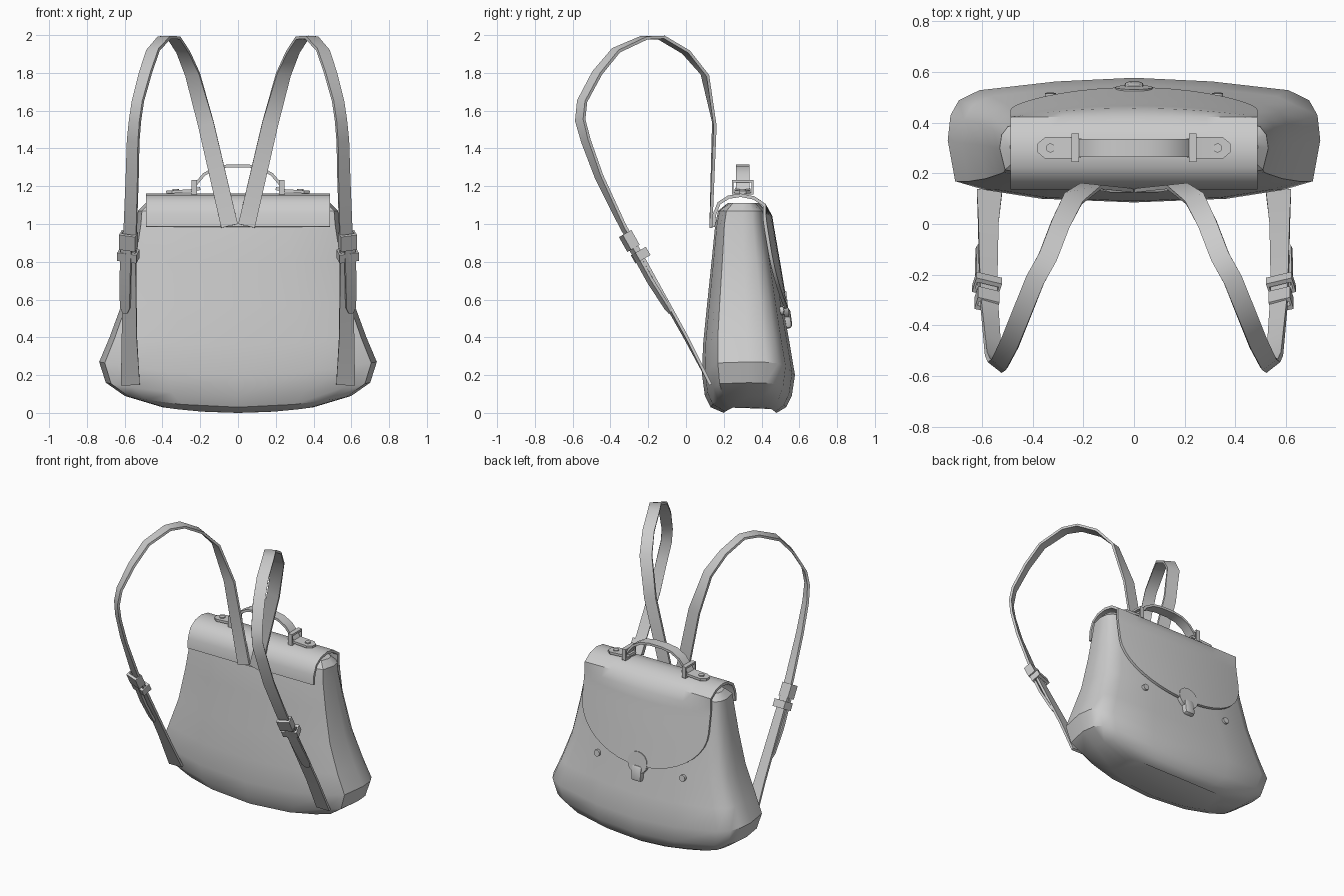
import bpy, bmesh
from math import radians, sin, cos, sqrt
from mathutils import Vector

cube = bpy.data.objects.get("Cube")
if cube:
    bpy.data.objects.remove(cube, do_unlink=True)

grey = bpy.data.materials.new("plain_grey")
grey.use_nodes = True
grey.diffuse_color = (0.6, 0.6, 0.6, 1)
grey.node_tree.nodes["Principled BSDF"].inputs["Base Color"].default_value = (0.6, 0.6, 0.6, 1)


def finish(obj, angle=35):
    """Give the part its material and shading."""
    obj.data.materials.clear()
    obj.data.materials.append(grey)
    bpy.ops.object.select_all(action='DESELECT')
    obj.select_set(True)
    bpy.context.view_layer.objects.active = obj
    for mod in list(obj.modifiers):
        bpy.ops.object.modifier_apply(modifier=mod.name)
    bpy.ops.object.shade_smooth_by_angle(angle=radians(angle))
    return obj


def skin(name, rows, closed_rows=False, closed_cols=False, caps=False, thickness=0):
    """Join rows of points with quads, optionally capping or thickening."""
    bm = bmesh.new()
    grid = [[bm.verts.new(p) for p in row] for row in rows]
    nr, nc = len(grid), len(grid[0])
    for i in range(nr if closed_rows else nr - 1):
        for j in range(nc if closed_cols else nc - 1):
            a, b = grid[i], grid[(i + 1) % nr]
            k = (j + 1) % nc
            bm.faces.new((a[j], a[k], b[k], b[j]))
    if caps:
        bm.faces.new(grid[0])
        bm.faces.new(grid[-1])
    bmesh.ops.recalc_face_normals(bm, faces=bm.faces)
    mesh = bpy.data.meshes.new(name)
    bm.to_mesh(mesh)
    bm.free()
    obj = bpy.data.objects.new(name, mesh)
    bpy.context.collection.objects.link(obj)
    if thickness:
        mod = obj.modifiers.new("thickness", 'SOLIDIFY')
        mod.thickness, mod.offset = thickness, 0
    return finish(obj)


def ribbon(name, stations, thick=0.016, closed=False):
    """Flat band through stations of (point, width direction, width)."""
    pts = [Vector(s[0]) for s in stations]
    n, rows = len(pts), []
    for i, (_, across, width) in enumerate(stations):
        before = pts[i - 1] if closed or i else pts[0]
        after = pts[(i + 1) % n] if closed else pts[min(i + 1, n - 1)]
        along = (after - before).normalized()
        side = Vector(across)
        side = (side - along * side.dot(along)).normalized()
        up = along.cross(side) * thick / 2
        side = side * width / 2
        rows.append([pts[i] + side + up, pts[i] - side + up,
                     pts[i] - side - up, pts[i] + side - up])
    return skin(name, rows, closed, True, not closed)


def frame(name, centre, a, b, depth, thick=0.02):
    """Rectangular loop spanned by half-axes a and b."""
    axis = a.cross(b)
    corners = [centre + a * i + b * j for i, j in ((1, 1), (-1, 1), (-1, -1), (1, -1))]
    return ribbon(name, [(c, axis, depth) for c in corners], thick, True)


def stud(name, at, radius, depth, axis, sides=12):
    bpy.ops.mesh.primitive_cylinder_add(vertices=sides, radius=radius, depth=depth, location=at)
    obj = bpy.context.object
    obj.name = name
    obj.rotation_euler = Vector(axis).to_track_quat('Z', 'Y').to_euler()
    return finish(obj)


# Bag body: rings of (height, half width, front y, back y, rise at the sides)
levels = [(0, .4, .2, .48, .03), (.03, .6, .13, .53, .06), (.09, .7, .1, .56, .07),
          (.2, .735, .085, .577, .07), (.36, .68, .09, .55, .04), (.56, .61, .11, .515, .03),
          (.8, .565, .135, .475, .01), (1, .535, .155, .44, 0), (1.07, .53, .17, .43, 0),
          (1.11, .49, .22, .385, 0)]
half = [(0, 0), (.5, .03), (.8, .1), (.96, .17), (1, .5), (.985, .7), (.94, .82),
        (.83, .9), (.42, .97), (0, 1)]
section = half + [(-u, v) for u, v in half[-2:0:-1]]
skin("bag_body", [[(u * w, f + (b - f) * v, z + rise * u * u) for u, v in section]
                  for z, w, f, b, rise in levels], closed_cols=True, caps=True)


def back_y(x, z):
    """Depth of the rear panel at a given spot."""
    for lo, hi in zip(levels, levels[1:]):
        if lo[0] <= z <= hi[0]:
            t = (z - lo[0]) / (hi[0] - lo[0])
            _, w, f, b, _ = [p + (q - p) * t for p, q in zip(lo, hi)]
            return b - 0.1 * (b - f) * (x / (0.83 * w)) ** 2


# Flap: over the top, then down the rear to a rounded edge
flap_w, flap_rows = 0.487, 9
over = [(.145, .985), (.15, 1.05), (.175, 1.11), (.225, 1.142), (.29, 1.152),
        (.36, 1.138), (.415, 1.1)]
columns = []
for i in range(21):
    x = flap_w * sin(radians(-90 + 9 * i))
    edge = 0.55 + 0.32 * (1 - sqrt(max(0, 1 - (x / flap_w) ** 2)))
    column = [(x, y, z) for y, z in over]
    for k in range(flap_rows):
        z = 1.04 + (edge - 1.04) * k / (flap_rows - 1)
        column.append((x, back_y(x, z) + 0.014, z))
    columns.append(column)
skin("flap", columns, thickness=0.018)

# Clasp on the flap edge
stud("clasp_plate", (0, .527, .57), .075, .025, (0, 1, .12), 16)
bpy.ops.mesh.primitive_cube_add(size=1, location=(0, .53, .5))
tongue = bpy.context.object
tongue.name = "clasp_tongue"
tongue.scale = (.08, .055, .11)
tongue.rotation_euler.x = radians(8)
bpy.ops.object.transform_apply(location=False, rotation=False, scale=True)
bevel = tongue.modifiers.new("bevel", 'BEVEL')
bevel.width, bevel.segments = .02, 2
finish(tongue)

# Carry handle
arch = [(.24, 1.18), (.22, 1.215), (.18, 1.262), (.12, 1.296), (.05, 1.308)]
arch += [(-x, z) for x, z in reversed(arch)]
ribbon("handle", [((x, .3, z), (0, 1, 0), .07) for x, z in arch])

# Shoulder strap path: x, y, z, turn of the band in degrees, width
strap = [(.045, .132, .99, 0, .09), (.17, .15, 1.53, 5, .085), (.24, .1, 1.79, 20, .08),
         (.29, 0, 1.91, 30, .075), (.34, -.13, 1.987, 35, .075), (.39, -.22, 1.987, 35, .075),
         (.45, -.37, 1.92, 38, .075), (.49, -.47, 1.8, 38, .075), (.53, -.55, 1.65, 38, .07),
         (.545, -.56, 1.55, 38, .07), (.555, -.53, 1.44, 35, .07), (.56, -.46, 1.25, 30, .07),
         (.57, -.33, .98, 20, .07), (.575, -.24, .83, 15, .07), (.575, 0, .4, 8, .08),
         (.57, .13, .15, 0, .1)]
tail = [(.59, -.3, .9, 25, .06), (.597, -.19, .7, 25, .06), (.597, -.1, .56, 25, .055),
        (.597, -.08, .53, 25, .025)]
tab = [(.2, .3, 1.188, 90, .07), (.25, .3, 1.176, 90, .085), (.35, .3, 1.17, 90, .085),
       (.38, .3, 1.168, 90, .035)]

for side, s in (("left", 1), ("right", -1)):
    for part, path in (("shoulder_strap", strap), ("strap_tail", tail), ("handle_tab", tab)):
        ribbon(f"{side}_{part}", [((s * x, y, z), (s * cos(radians(a)), sin(radians(a)), 0), w)
                                  for x, y, z, a, w in path])
    # Strap buckle and keeper
    along = Vector((0, .49, -.87))
    across = Vector((s * .95, .3, 0))
    across = (across - along * across.dot(along)).normalized()
    normal = along.cross(across)
    frame(f"{side}_strap_keeper", Vector((s * .58, -.24, .835)),
          across * .048, normal * .024, .05)
    frame(f"{side}_strap_buckle", Vector((s * .58, -.3, .91)),
          across * .04, normal * .018, .09)
    # Handle fittings and rear studs
    frame(f"{side}_handle_ring", Vector((s * .232, .3, 1.195)),
          Vector((0, .052, 0)), Vector((0, 0, .032)), .03, .016)
    stud(f"{side}_tab_stud", (s * .33, .3, 1.18), .018, .012, (0, 0, 1))
    stud(f"{side}_rear_stud", (s * .33, back_y(.33, .54), .54), .022, .03, (0, 1, .1))
